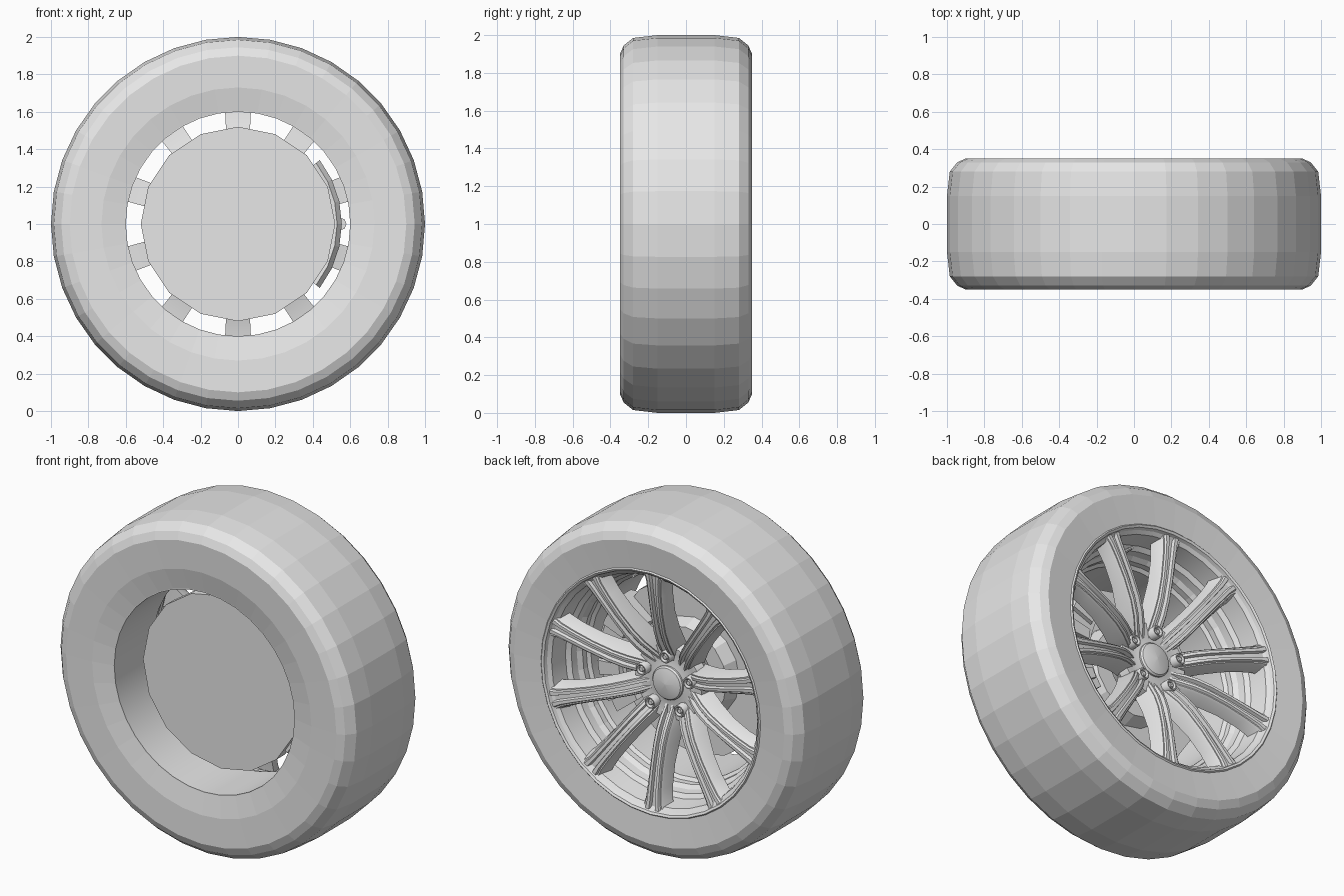
import bpy, bmesh
from math import sin, cos, pi, radians, tau
from mathutils import Matrix

cube = bpy.data.objects.get("Cube")
if cube:
    bpy.data.objects.remove(cube, do_unlink=True)

grey = bpy.data.materials.new("plain_grey")
grey.use_nodes = True
grey.diffuse_color = (0.8, 0.8, 0.8, 1)
grey.node_tree.nodes["Principled BSDF"].inputs["Base Color"].default_value = (0.8, 0.8, 0.8, 1)


def finish(name, bm, smooth=None):
    bmesh.ops.remove_doubles(bm, verts=bm.verts, dist=0.0002)
    bmesh.ops.recalc_face_normals(bm, faces=bm.faces)
    mesh = bpy.data.meshes.new(name)
    bm.to_mesh(mesh)
    bm.free()
    mesh.materials.append(grey)
    obj = bpy.data.objects.new(name, mesh)
    bpy.context.collection.objects.link(obj)
    if smooth:
        bpy.ops.object.select_all(action="DESELECT")
        obj.select_set(True)
        bpy.context.view_layer.objects.active = obj
        bpy.ops.object.shade_smooth_by_angle(angle=radians(smooth))
    return obj


def loft(bm, rings, loop):
    """Skin rings of points; loop joins last to first, otherwise ends are capped."""
    rows = [[bm.verts.new(p) for p in ring] for ring in rings]
    pairs = list(zip(rows, rows[1:] + rows[:1]))
    for a, b in pairs if loop else pairs[:-1]:
        for i in range(len(a)):
            j = (i + 1) % len(a)
            bm.faces.new((a[i], a[j], b[j], b[i]))
    if not loop:
        bm.faces.new(rows[0])
        bm.faces.new(rows[-1])


def sweep(name, profile, segments, start=0, arc=360, centre=(0, 1), smooth=None):
    """Turn a closed (radius, y) profile about the y axis."""
    full = arc == 360
    bm = bmesh.new()
    rings = []
    for k in range(segments if full else segments + 1):
        a = radians(start + arc * k / segments)
        rings.append([(centre[0] + r * cos(a), y, centre[1] + r * sin(a)) for r, y in profile])
    loft(bm, rings, full)
    return finish(name, bm, smooth)


def polar(radius, degrees):
    a = radians(degrees)
    return radius * cos(a), 1 + radius * sin(a)


# Tyre with flat-faceted tread and shoulders
sweep("tyre", [(0.605, -0.32), (0.73, -0.345), (0.90, -0.35), (0.945, -0.33),
               (0.985, -0.28), (1.0, -0.15), (1.0, 0.15), (0.985, 0.28),
               (0.945, 0.33), (0.90, 0.35), (0.73, 0.335), (0.70, 0.2), (0.62, 0.1)], 36)

# Stepped rim barrel with outer lip
sweep("rim_barrel", [(0.60, -0.32), (0.612, -0.32), (0.63, 0.04), (0.735, 0.25),
                     (0.735, 0.332), (0.725, 0.342), (0.712, 0.335), (0.705, 0.315),
                     (0.685, 0.30), (0.67, 0.19), (0.645, 0.17), (0.635, 0.08),
                     (0.60, 0.05)], 36, smooth=25)

# Brake disc with its raised centre
sweep("brake_disc", [(0.0003, -0.16), (0.52, -0.16), (0.52, -0.08), (0.30, -0.08),
                     (0.27, 0.0), (0.0003, 0.0)], 16)

# Brake caliper, its ribs and bleed knob
sweep("brake_caliper", [(0.34, -0.1), (0.53, -0.13), (0.555, -0.1), (0.555, 0.03),
                        (0.53, 0.06), (0.36, 0.06)], 6, -38, 76)
for k in range(4):
    sweep("caliper_rib", [(0.38, 0.05), (0.54, 0.05), (0.53, 0.085), (0.39, 0.085)],
          2, -30 + 17 * k, 9)
sweep("caliper_knob", [(0.0003, -0.05), (0.035, -0.05), (0.035, 0.0), (0.0003, 0.0)],
      8, centre=polar(0.545, 0))

# Ten twin-ribbed spokes: (radius, face height, half width, depth)
stations = [(0.10, 0.14, 0.035, 0.12), (0.15, 0.165, 0.045, 0.12), (0.20, 0.20, 0.05, 0.13),
            (0.26, 0.235, 0.05, 0.13), (0.34, 0.265, 0.048, 0.12), (0.46, 0.292, 0.048, 0.10),
            (0.58, 0.31, 0.052, 0.09), (0.66, 0.32, 0.058, 0.09), (0.715, 0.325, 0.075, 0.09)]
half = [(1.3, -1.0), (1.0, -0.25), (0.85, -0.12), (0.72, -0.12), (0.62, 0.0),
        (0.3, 0.0), (0.2, -0.2)]
section = half + [(-u, d) for u, d in reversed(half)]
bm = bmesh.new()
for k in range(10):
    turn = Matrix.Translation((0, 0, 1)) @ Matrix.Rotation(k * tau / 10, 4, "Y")
    part = bmesh.new()
    loft(part, [[(u * w, y + d * depth, r) for u, d in section]
                for r, y, w, depth in stations], False)
    part.transform(turn)
    temp = bpy.data.meshes.new("spoke_part")
    part.to_mesh(temp)
    part.free()
    bm.from_mesh(temp)
    bpy.data.meshes.remove(temp)
finish("spokes", bm, 35)

# Rounded webs closing the openings next to the hub
sweep("hub", [(0.0003, 0.0), (0.20, 0.03), (0.235, 0.11), (0.22, 0.165), (0.19, 0.165),
              (0.14, 0.155), (0.11, 0.165), (0.0003, 0.165)], 40, smooth=35)

# Domed centre cap
sweep("centre_cap", [(0.0003, 0.16), (0.10, 0.16), (0.10, 0.175), (0.092, 0.185),
                     (0.06, 0.194), (0.0003, 0.2)], 32, smooth=35)

# Five wheel bolts in raised collars
for k in range(5):
    spot = polar(0.165, 90 + 72 * k)
    sweep("bolt_collar", [(0.022, 0.14), (0.036, 0.14), (0.036, 0.20), (0.032, 0.206),
                          (0.026, 0.206), (0.022, 0.2)], 16, centre=spot, smooth=35)
    sweep("wheel_bolt", [(0.0003, 0.14), (0.017, 0.14), (0.017, 0.198), (0.013, 0.203),
                         (0.0003, 0.203)], 6, centre=spot)
    sweep("bolt_seat", [(0.0003, 0.14), (0.024, 0.14), (0.024, 0.182), (0.0003, 0.182)],
          16, centre=spot)

# Valve stem on the barrel
sweep("valve_stem", [(0.0003, 0.12), (0.012, 0.12), (0.009, 0.22), (0.0003, 0.22)],
      8, centre=polar(0.64, 72))
